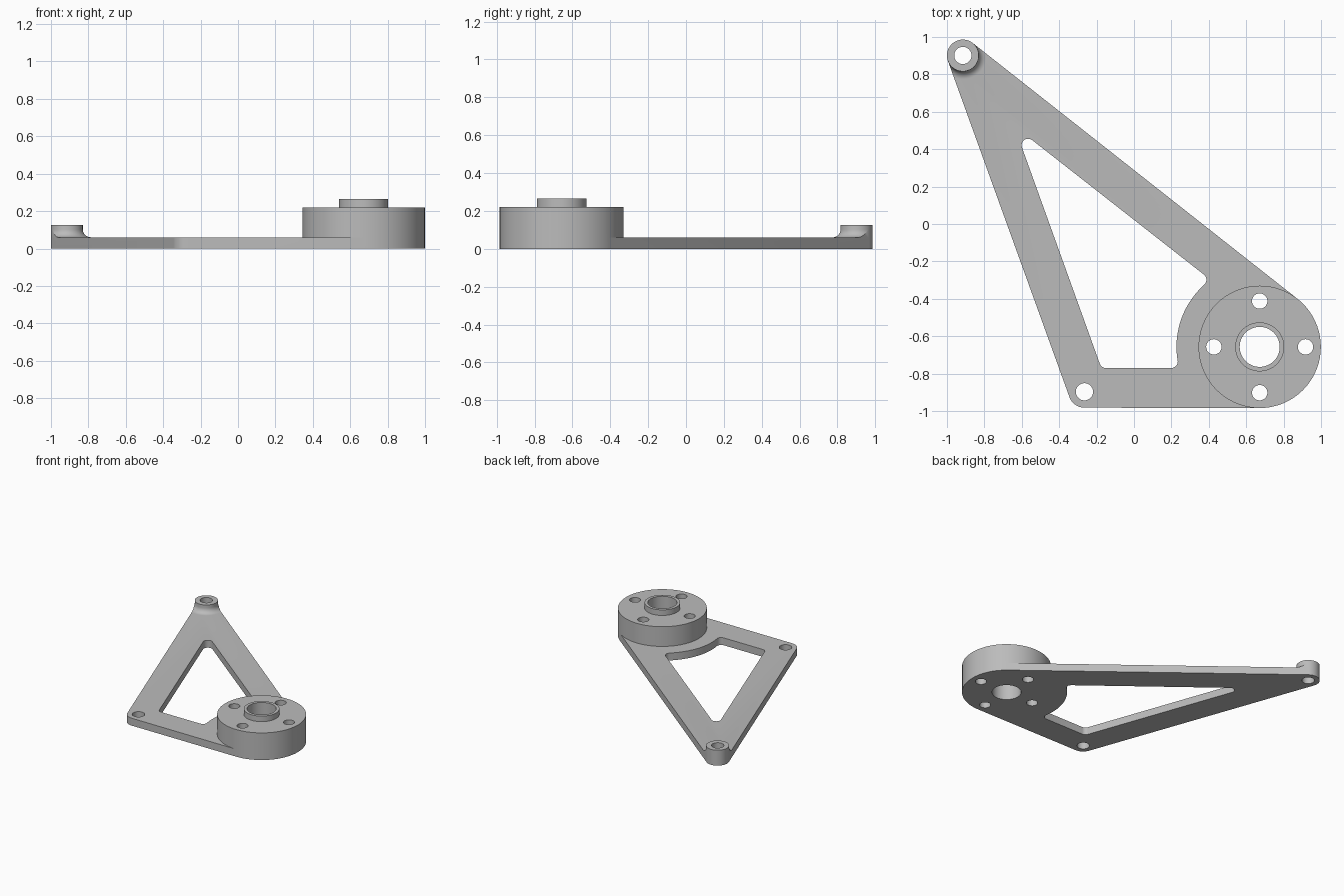
import bpy, bmesh, math
from mathutils import Vector
from mathutils.geometry import convex_hull_2d

if "Cube" in bpy.data.objects:
    bpy.data.objects.remove(bpy.data.objects["Cube"], do_unlink=True)

grey = bpy.data.materials.new("matte grey")
grey.use_nodes = True
grey.diffuse_color = (0.5, 0.5, 0.5, 1)
grey.node_tree.nodes["Principled BSDF"].inputs["Base Color"].default_value = grey.diffuse_color

HUB, BOSS, CORNER = Vector((0.672, -0.657)), Vector((-0.915, 0.901)), Vector((-0.265, -0.897))
HUB_R, TIP_R = 0.327, 0.085
PLATE_TOP, HUB_TOP, COLLAR_TOP, BOSS_TOP = 0.06, 0.22, 0.265, 0.125


def arc(centre, radius, start, end, steps):
    angles = [math.radians(start + (end - start) * i / steps) for i in range(steps + 1)]
    return [centre + radius * Vector((math.cos(a), math.sin(a))) for a in angles]


def circle(centre, radius, steps=72):
    return arc(centre, radius, 0, 360, steps)[:-1]


def loft(name, rings):
    """Closed solid through a stack of (outline, height) rings."""
    bm = bmesh.new()
    loops = [[bm.verts.new((p.x, p.y, z)) for p in pts] for pts, z in rings]
    n = len(loops[0])
    for low, high in zip(loops, loops[1:]):
        for i in range(n):
            j = (i + 1) % n
            bm.faces.new((low[i], low[j], high[j], high[i]))
    bm.faces.new(loops[0][::-1])
    bm.faces.new(loops[-1])
    bmesh.ops.recalc_face_normals(bm, faces=bm.faces)
    mesh = bpy.data.meshes.new(name)
    bm.to_mesh(mesh)
    bm.free()
    mesh.materials.append(grey)
    obj = bpy.data.objects.new(name, mesh)
    bpy.context.collection.objects.link(obj)
    return obj


def prism(name, pts, low, high):
    return loft(name, [(pts, low), (pts, high)])


def combine(target, tool, operation):
    """Apply a boolean and discard the tool."""
    mod = target.modifiers.new(operation, "BOOLEAN")
    mod.object, mod.operation, mod.solver = tool, operation, "EXACT"
    bpy.context.view_layer.objects.active = target
    bpy.ops.object.modifier_apply(modifier=mod.name)
    bpy.data.objects.remove(tool, do_unlink=True)


# Plate outline: three discs wrapped by straight tangent edges
dots = circle(HUB, HUB_R) + circle(BOSS, TIP_R) + circle(CORNER, TIP_R)
outline = [dots[i] for i in convex_hull_2d(dots)]
bracket = prism("bracket", outline, 0, PLATE_TOP)

# Rounded window that follows the hub on one side
r = 0.035
window = (arc(Vector((-0.566, 0.421)), r, 51.7, 200, 10)
          + arc(Vector((-0.15, -0.735)), r, 200, 270, 6)
          + arc(Vector((0.199, -0.735)), r, 270, 369.4, 8)
          + arc(HUB, HUB_R + 0.118, 189.4, 131.8, 20)[1:-1]
          + arc(Vector((0.352, -0.298)), r, -48.2, 51.7, 8))
combine(bracket, prism("window_cutter", window, -0.1, 0.1), "DIFFERENCE")

# Hub drum and its raised collar
combine(bracket, prism("hub", circle(HUB, HUB_R), 0, HUB_TOP), "UNION")
combine(bracket, prism("collar", circle(HUB, 0.131), 0.1, COLLAR_TOP), "UNION")

# Tip boss with a concave flare at the foot, trimmed to the plate outline
flare = 0.042
rings = [(circle(BOSS, TIP_R + flare), 0.03)]
for i in range(9):
    a = math.pi / 2 * i / 8
    rings.append((circle(BOSS, TIP_R + flare * (1 - math.sin(a))),
                  PLATE_TOP + flare * (1 - math.cos(a))))
rings.append((circle(BOSS, TIP_R), BOSS_TOP))
boss = loft("boss", rings)
combine(boss, prism("trim", outline, -0.1, 0.3), "INTERSECT")
combine(bracket, boss, "UNION")

# Through holes: bore, four bolt holes, and the two tip holes
holes = [(HUB, 0.107), (BOSS, 0.046), (CORNER, 0.046)]
holes += [(p, 0.041) for p in circle(HUB, 0.245, 4)]
for centre, radius in holes:
    combine(bracket, prism("hole_cutter", circle(centre, radius, 48), -0.1, 0.4), "DIFFERENCE")

bpy.ops.object.select_all(action="DESELECT")
bracket.select_set(True)
bpy.context.view_layer.objects.active = bracket
bpy.ops.object.shade_smooth_by_angle(angle=math.radians(30))
